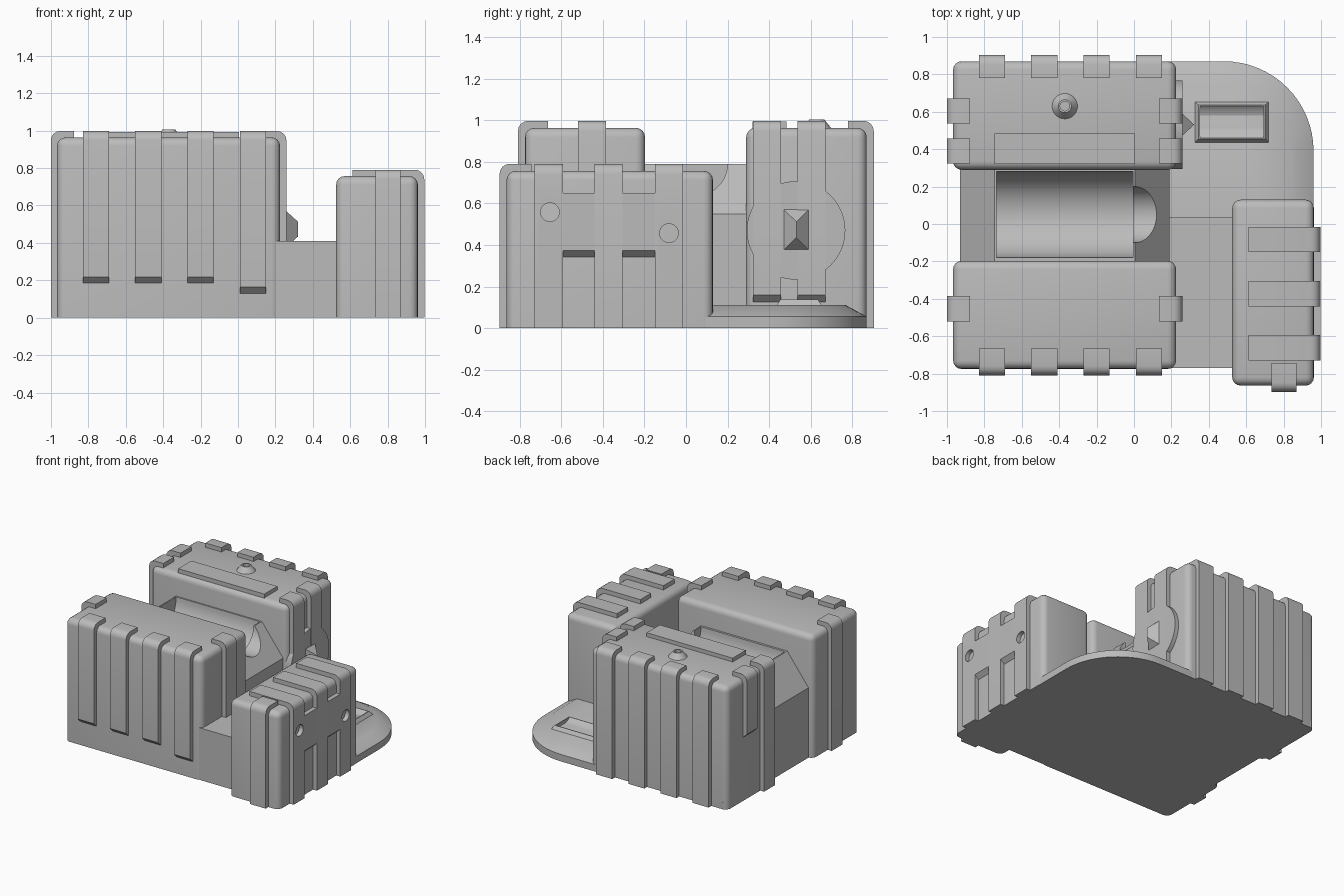
import bpy, bmesh, math
from mathutils import Matrix, Vector

if "Cube" in bpy.data.objects:
    bpy.data.objects.remove(bpy.data.objects["Cube"])

grey = bpy.data.materials.new("plain_grey")
grey.use_nodes = True
colour = (0.5, 0.5, 0.5, 1)
grey.diffuse_color = colour
grey.node_tree.nodes["Principled BSDF"].inputs["Base Color"].default_value = colour

THICK = 0.034


def finish(name, bm):
    bmesh.ops.recalc_face_normals(bm, faces=bm.faces)
    mesh = bpy.data.meshes.new(name)
    bm.to_mesh(mesh)
    bm.free()
    obj = bpy.data.objects.new(name, mesh)
    bpy.context.collection.objects.link(obj)
    mesh.materials.append(grey)
    return obj


def box(name, xs, ys, zs, bevel=0.0):
    """Block with rounded edges everywhere except around its underside."""
    bm = bmesh.new()
    bmesh.ops.create_cube(bm, size=1)
    for v in bm.verts:
        v.co = [(r[0] + r[1]) / 2 + c * (r[1] - r[0]) for c, r in zip(v.co, (xs, ys, zs))]
    if bevel:
        edges = [e for e in bm.edges if max(v.co.z for v in e.verts) > zs[0] + 0.001]
        bmesh.ops.bevel(bm, geom=edges, offset=bevel, segments=4, profile=0.5, affect='EDGES')
    return finish(name, bm)


def hull(name, points):
    bm = bmesh.new()
    for p in points:
        bm.verts.new(p)
    bmesh.ops.convex_hull(bm, input=bm.verts)
    bmesh.ops.dissolve_limit(bm, angle_limit=0.01, verts=bm.verts, edges=bm.edges)
    return finish(name, bm)


SIDES = {
    "front": lambda u, v, z: (v, -u, z),
    "back": lambda u, v, z: (v, u, z),
    "right": lambda u, v, z: (u, v, z),
    "left": lambda u, v, z: (-u, v, z),
}


def prism(name, side, profile, v0, v1):
    """Extrude an outward/height profile sideways from v0 to v1."""
    place = SIDES[side]
    bm = bmesh.new()
    a, b = [[bm.verts.new(place(u, v, z)) for u, z in profile] for v in (v0, v1)]
    bm.faces.new(a)
    bm.faces.new(b)
    for i in range(len(a)):
        j = (i + 1) % len(a)
        bm.faces.new((a[i], a[j], b[j], b[i]))
    return finish(name, bm)


def strap(name, side, face, top, v0, v1, bottom=0.0, reach=0.09):
    """Raised band that wraps over a top edge and runs down a wall."""
    out, high, r = face + THICK, top + THICK, 0.05
    arc = [(out - r + r * math.sin(t), high - r + r * math.cos(t))
           for t in [i * math.pi / 8 for i in range(5)]]
    chamfer = 0.033 if bottom > 0 else 0
    profile = [(face - reach, top - 0.08), (face - reach, high)] + arc
    profile += [(out, bottom + chamfer), (face, bottom), (face - 0.06, bottom),
                (face - 0.06, top - 0.08)]
    return prism(name, side, profile, v0, v1)


def cylinder(name, centre, r1, r2, depth, axis="Z", sides=48):
    bm = bmesh.new()
    m = Matrix.Translation(Vector(centre))
    if axis == "X":
        m = m @ Matrix.Rotation(math.pi / 2, 4, 'Y')
    bmesh.ops.create_cone(bm, cap_ends=True, segments=sides, radius1=r1, radius2=r2,
                          depth=depth, matrix=m)
    return finish(name, bm)


def cut(obj, cutter):
    mod = obj.modifiers.new("cut", 'BOOLEAN')
    mod.operation = 'DIFFERENCE'
    mod.object = cutter
    mod.solver = 'EXACT'
    bpy.context.view_layer.update()
    bpy.context.view_layer.objects.active = obj
    bpy.ops.object.modifier_apply(modifier=mod.name)
    bpy.data.objects.remove(cutter)


# Base plate with one large rounded corner and a sloping rim
def outline(inset, z):
    x1, y1, r = 0.96 - inset, 0.87 - inset, 0.48 - inset
    pts = [(-0.93, -0.76, z), (x1, -0.76, z), (-0.93, y1, z)]
    for i in range(17):
        t = i * math.pi / 32
        pts.append((x1 - r + r * math.cos(t), y1 - r + r * math.sin(t), z))
    return pts


hull("base_plate", outline(0, 0) + outline(0, 0.055) + outline(0.1, 0.11))

# Main blocks
TOP, LOW = 0.964, 0.757
box("front_block", (-0.967, 0.225), (-0.775, -0.197), (0, TOP), 0.045)
box("back_block", (-0.967, 0.225), (0.29, 0.87), (0, TOP), 0.045)
box("side_block", (0.525, 0.962), (-0.864, 0.13), (0, LOW), 0.045)
box("lower_deck", (0.19, 0.56), (-0.77, 0.035), (0, 0.41))

# Middle block with sloped ends and a round trough
middle = prism("middle_block", "right",
               [(-0.93, 0), (-0.93, 0.55), (-0.745, 0.79), (0.005, 0.79), (0.19, 0.55), (0.19, 0)],
               -0.24, 0.33)
cut(middle, cylinder("trough_cutter", (-0.37, 0.05, 0.79), 0.23, 0.23, 0.73, "X"))
cut(middle, cylinder("spout_cutter", (0.1, 0.05, 0.79), 0.15, 0.15, 0.4, "X"))

# Straps along the front and back walls
for i in range(4):
    x = -0.83 + 0.28 * i
    strap("front_strap", "front", 0.775, TOP, x, x + 0.14, 0.13 if i == 3 else 0.185, 0.11)
    strap("back_strap", "back", 0.87, TOP, x, x + 0.14, 0, 0.09)

# Straps on the two ends of the tall blocks
for side, face in (("left", 0.967), ("right", 0.225)):
    strap(side + "_front_strap", side, face, TOP, -0.52, -0.385)
    low = 0.125 if side == "right" else 0
    strap(side + "_inner_strap", side, face, TOP, 0.323, 0.457, low)
    strap(side + "_outer_strap", side, face, TOP, 0.537, 0.672, low or 0.5)

# Round boss with a wedge-shaped stud
cylinder("round_boss", (0.23, 0.53, 0.47), 0.237, 0.237, 0.056, "X", 64)
hull("boss_stud", [(0.25, y, z) for y in (0.465, 0.597) for z in (0.37, 0.577)]
     + [(0.322, 0.531, 0.435), (0.322, 0.531, 0.512)])

# Details on top of the back block
box("top_plate", (-0.745, 0.005), (0.32, 0.483), (0.94, 0.994))
knob = cylinder("top_knob", (-0.37, 0.63, 0.98), 0.075, 0.035, 0.05, "Z", 32)
cut(knob, cylinder("knob_cutter", (-0.37, 0.63, 1.0), 0.025, 0.025, 0.04, "Z", 24))

# Wrapped straps on the side block, joined by a plate and drilled with two holes
for y0, y1, hole in ((-0.73, -0.593, (-0.655, 0.558)), (-0.44, -0.305, None),
                     (-0.15, -0.015, (-0.082, 0.457))):
    band = strap("side_strap", "right", 0.962, LOW, y0, y1, 0, 0.35)
    if hole:
        cut(band, cylinder("hole_cutter", (0.99, hole[0], hole[1]), 0.045, 0.045, 0.06, "X", 32))
for y0, y1 in ((-0.6, -0.43), (-0.31, -0.14)):
    face = 0.962
    prism("side_bridge", "right", [(face - 0.05, 0.342), (face, 0.342), (face + THICK, 0.373),
                                   (face + THICK, 0.65), (face - 0.05, 0.65)], y0, y1)
strap("side_front_strap", "front", 0.864, LOW, 0.735, 0.87, 0, 0.12)

# Low pad with a shallow hollow on the base plate
pad = hull("base_pad", [(x, y, 0.1) for x in (0.32, 0.725) for y in (0.43, 0.66)]
           + [(x, y, 0.137) for x in (0.345, 0.7) for y in (0.455, 0.635)])
cut(pad, cylinder("pad_cutter", (0.523, 0.545, 0.235), 0.13, 0.13, 0.34, "X"))

# Smooth the rounded surfaces and keep the corners crisp
bpy.ops.object.select_all(action='DESELECT')
for obj in bpy.context.scene.objects:
    if obj.type == 'MESH' and grey.name in obj.data.materials:
        obj.select_set(True)
        bpy.context.view_layer.objects.active = obj
bpy.ops.object.shade_smooth_by_angle(angle=math.radians(35))
